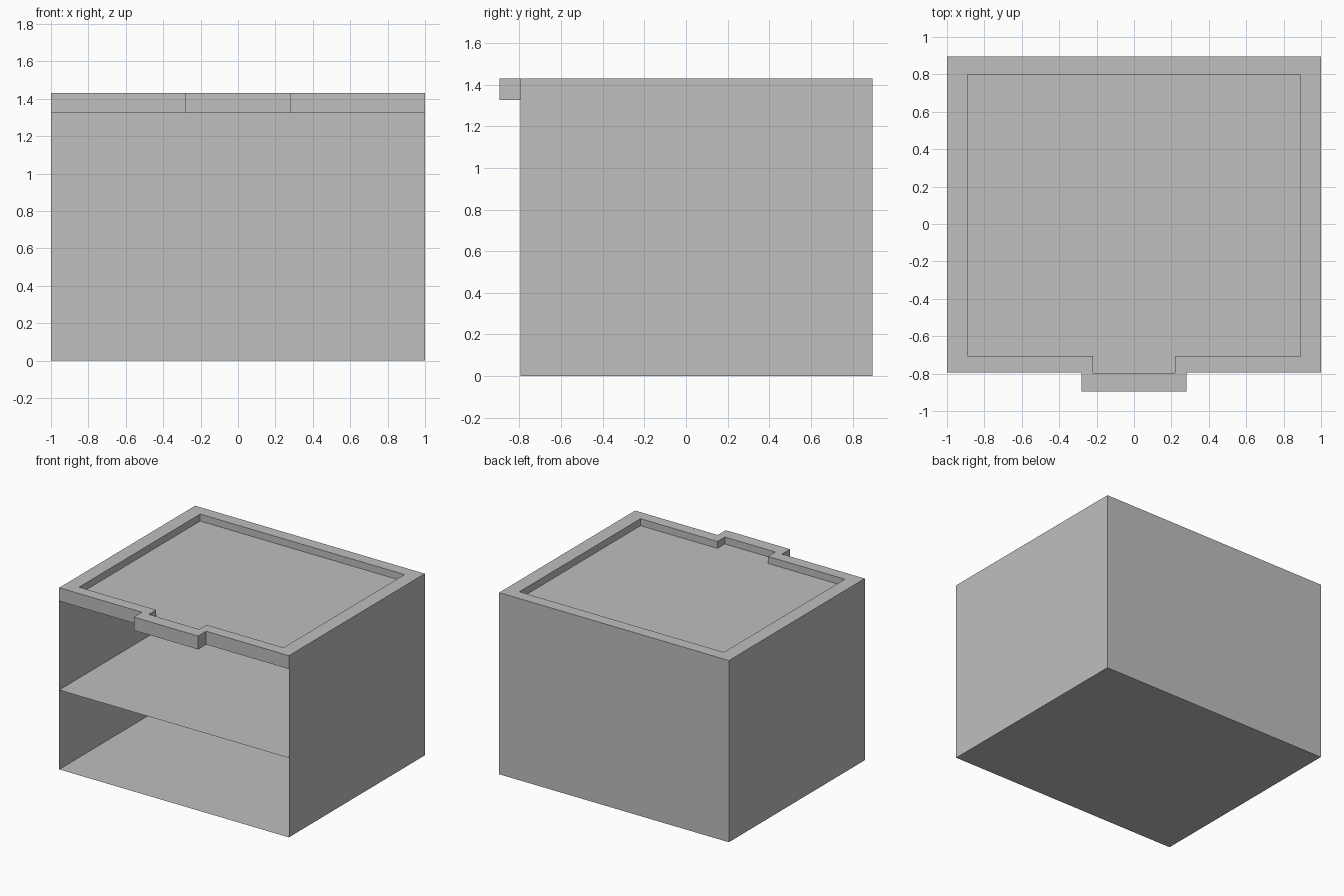
import bpy
import bmesh

if "Cube" in bpy.data.objects:
    bpy.data.objects.remove(bpy.data.objects["Cube"], do_unlink=True)

# Overall dimensions
HALF_W, FRONT, BACK = 1.0, -0.795, 0.895
LID_BOTTOM, LID_TOP, TRAY_FLOOR = 1.325, 1.43, 1.375
SHELF_Z = 0.625

grey = bpy.data.materials.new("plain grey")
grey.use_nodes = True
colour = (0.52, 0.52, 0.52, 1)
grey.diffuse_color = colour
grey.node_tree.nodes["Principled BSDF"].inputs["Base Color"].default_value = colour


def finish(name, bm):
    mesh = bpy.data.meshes.new(name)
    bm.to_mesh(mesh)
    bm.free()
    mesh.materials.append(grey)
    obj = bpy.data.objects.new(name, mesh)
    bpy.context.collection.objects.link(obj)
    return obj


def sheet(name, corners):
    bm = bmesh.new()
    bm.faces.new([bm.verts.new(c) for c in corners])
    return finish(name, bm)


def level(name, z):
    return sheet(name, [(-HALF_W, FRONT, z), (HALF_W, FRONT, z),
                        (HALF_W, BACK, z), (-HALF_W, BACK, z)])


def upright(name, a, b):
    return sheet(name, [(*a, 0), (*b, 0), (*b, LID_BOTTOM), (*a, LID_BOTTOM)])


# Open-fronted cabinet of thin panels
level("floor_panel", 0).data.flip_normals()
level("middle_shelf", SHELF_Z)
upright("right_wall", (-HALF_W, BACK), (-HALF_W, FRONT))
upright("left_wall", (HALF_W, FRONT), (HALF_W, BACK))
upright("back_wall", (HALF_W, BACK), (-HALF_W, BACK))


def outline(half_w, front, back, tab_half, tab_front):
    """Counter-clockwise rectangle with a tab in its front side."""
    left = [(tab_half, tab_front), (tab_half, front), (half_w, front), (half_w, back)]
    return left + [(-x, y) for x, y in reversed(left)]


# Tray top: outer and inner outlines stacked as loops and joined with quads
outer = outline(HALF_W, FRONT, BACK, 0.28, -0.895)
inner = outline(0.89, -0.705, 0.80, 0.22, -0.797)
bm = bmesh.new()
loops = [[bm.verts.new((x, y, z)) for x, y in shape]
         for shape, z in ((outer, LID_BOTTOM), (outer, LID_TOP),
                          (inner, LID_TOP), (inner, TRAY_FLOOR))]
for low, high in zip(loops, loops[1:]):
    for i in range(len(low)):
        j = (i + 1) % len(low)
        bm.faces.new((low[i], low[j], high[j], high[i]))
bm.faces.new(reversed(loops[0]))
bm.faces.new(loops[-1])
finish("tray_top", bm)
